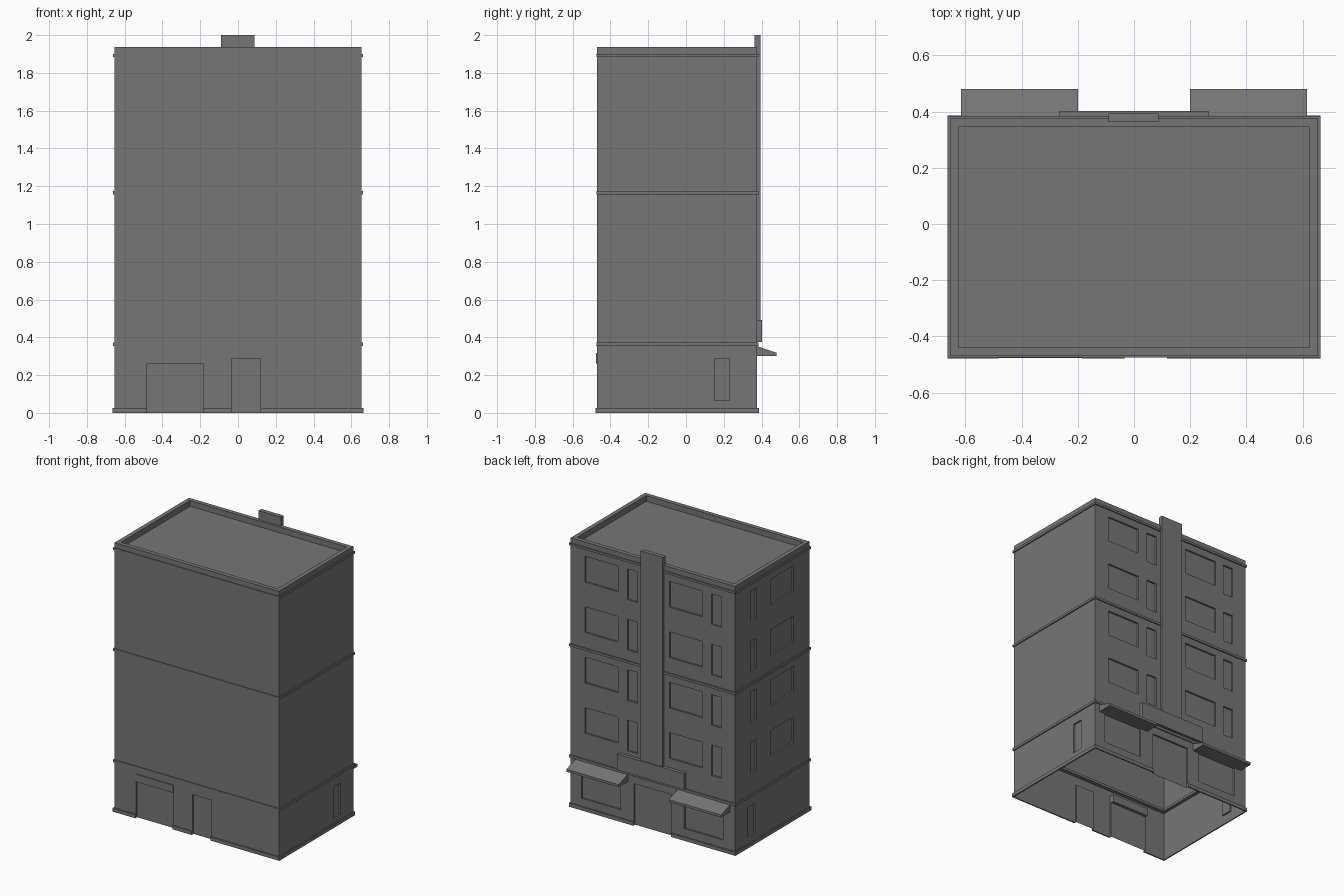
import bpy, bmesh
from mathutils import Vector

if "Cube" in bpy.data.objects:
    bpy.data.objects.remove(bpy.data.objects["Cube"])

X, YF, YB, TOP = 0.655, -0.47, 0.377, 1.936   # wall planes and parapet top

dark = bpy.data.materials.new("dark_grey")
dark.diffuse_color = (0.18, 0.18, 0.18, 1)
dark.use_nodes = True
dark.node_tree.nodes["Principled BSDF"].inputs["Base Color"].default_value = dark.diffuse_color


def finish(name, bm):
    bmesh.ops.remove_doubles(bm, verts=bm.verts, dist=1e-5)
    me = bpy.data.meshes.new(name)
    bm.to_mesh(me)
    bm.free()
    me.materials.append(dark)
    ob = bpy.data.objects.new(name, me)
    bpy.context.collection.objects.link(ob)
    return ob


def add_box(bm, x0, x1, y0, y1, z0, z1):
    vs = bmesh.ops.create_cube(bm, size=1)["verts"]
    for v in vs:
        v.co = ((x0 + x1) / 2 + v.co.x * (x1 - x0),
                (y0 + y1) / 2 + v.co.y * (y1 - y0),
                (z0 + z1) / 2 + v.co.z * (z1 - z0))


def box(name, *dims):
    bm = bmesh.new()
    add_box(bm, *dims)
    return finish(name, bm)


def wall(name, base, along, inward, span, holes, depth=0.012):
    """Single-skin wall with recessed openings (a0, a1, z0, z1) in world coordinates."""
    base, along, inward = Vector(base), Vector(along), Vector(inward)
    s = along.x + along.y
    flip = lambda a, b: tuple(sorted((a * s, b * s)))
    span = flip(*span)
    holes = [flip(h[0], h[1]) + h[2:] for h in holes]
    us = sorted(set(span) | {h[i] for h in holes for i in (0, 1)})
    zs = sorted({0, TOP} | {h[i] for h in holes for i in (2, 3)})
    bm = bmesh.new()

    def pt(u, z, d=0):
        return bm.verts.new(base + along * u + inward * d + Vector((0, 0, z)))

    for u0, u1 in zip(us, us[1:]):
        for z0, z1 in zip(zs, zs[1:]):
            cu, cz = (u0 + u1) / 2, (z0 + z1) / 2
            if not any(h[0] < cu < h[1] and h[2] < cz < h[3] for h in holes):
                bm.faces.new([pt(u0, z0), pt(u1, z0), pt(u1, z1), pt(u0, z1)])
    for u0, u1, z0, z1 in holes:
        c = [(u0, z0), (u1, z0), (u1, z1), (u0, z1)]
        bm.faces.new([pt(*p, depth) for p in c])
        for i in range(4):
            a, b = c[i], c[(i + 1) % 4]
            if a[1] == b[1] == 0:      # doorway stays open at the ground
                continue
            bm.faces.new([pt(*a), pt(*b), pt(*b, depth), pt(*a, depth)])
    return finish(name, bm)


# Openings: four upper storeys of one wide and one narrow window per bay
tops = [1.832 - 0.363 * i for i in range(4)]


def bay(wide, narrow):
    return [h for t in tops for h in (wide + (t - 0.185, t), narrow + (t - 0.22, t))]


garage, door, shop_door = (-0.483, -0.185), (-0.034, 0.118), (-0.15, 0.15)
side_slot = [(0.15, 0.23, 0.065, 0.287)]
back = bay((0.279, 0.541), (0.122, 0.201)) + bay((-0.395, -0.133), (-0.545, -0.467))
back += [shop_door + (0, 0.30), (0.26, 0.57, 0.083, 0.30), (-0.56, -0.25, 0.083, 0.30)]

# Walls
wall("front_wall", (0, YF, 0), (1, 0, 0), (0, 1, 0), (-X, X),
     [garage + (0, 0.262), door + (0, 0.287)])
wall("back_wall", (0, YB, 0), (-1, 0, 0), (0, -1, 0), (-X, X), back)
wall("right_wall", (X, 0, 0), (0, 1, 0), (-1, 0, 0), (YF, YB), side_slot)
wall("left_wall", (-X, 0, 0), (0, -1, 0), (1, 0, 0), (YF, YB),
     side_slot + bay((-0.287, -0.025), (0.135, 0.204)))

# Roof: parapet rim, inner drop and deck
bm = bmesh.new()
t, deck = 0.031, 1.895
rings = []
for i, z in ((0, TOP), (t, TOP), (t, deck)):
    rings.append([bm.verts.new(p) for p in (
        (-X + i, YF + i, z), (X - i, YF + i, z), (X - i, YB - i, z), (-X + i, YB - i, z))])
for a, b in zip(rings, rings[1:]):
    for k in range(4):
        n = (k + 1) % 4
        bm.faces.new([a[k], a[n], b[n], b[k]])
bm.faces.new(rings[-1])
finish("roof", bm)

# String courses around the building
o, w = 0.008, 0.025
for name, z0, z1 in (("lower_band", 0.355, 0.373), ("middle_band", 1.157, 1.174),
                     ("cornice_band", 1.884, 1.9)):
    bm = bmesh.new()
    loops = []
    for d, z in ((o, z0), (o, z1), (-w, z1), (-w, z0)):
        loops.append([bm.verts.new(p) for p in (
            (-X - d, YF - d + 0.003, z), (X + d, YF - d + 0.003, z),
            (X + d, YB + d, z), (-X - d, YB + d, z))])
    for i in range(4):
        a, b = loops[i], loops[(i + 1) % 4]
        for k in range(4):
            n = (k + 1) % 4
            bm.faces.new([a[k], a[n], b[n], b[k]])
    finish(name, bm)

# Plinth, interrupted at the doors
bm = bmesh.new()
e = X + 0.009
for x0, x1 in ((-e, garage[0]), (garage[1], door[0]), (door[1], e)):
    add_box(bm, x0, x1, YF - 0.009, YF, 0, 0.026)
for x0, x1 in ((-e, shop_door[0]), (shop_door[1], e)):
    add_box(bm, x0, x1, YB, YB + 0.009, 0, 0.026)
for x0, x1 in ((-e, -X), (X, e)):
    add_box(bm, x0, x1, YF, YB, 0, 0.026)
finish("plinth", bm)

# Shutter housing and sign boards
box("shutter_box", *garage, YF - 0.006, YF + 0.035, 0.262, 0.317)
box("shop_sign", -0.265, 0.265, YB - 0.01, 0.402, 0.376, 0.491)
box("tall_sign", -0.09, 0.087, 0.363, 0.394, 0.375, 2.0)

# Sloping awnings over the shop windows
for name, x0, x1 in (("awning_right", 0.2, 0.616), ("awning_left", -0.616, -0.2)):
    bm = bmesh.new()
    prof = [(YB, 0.3), (0.48, 0.3), (0.48, 0.318), (YB, 0.353)]
    f = bm.faces.new([bm.verts.new((x0, y, z)) for y, z in prof])
    r = bmesh.ops.extrude_face_region(bm, geom=[f])
    bmesh.ops.translate(bm, vec=(x1 - x0, 0, 0),
                        verts=[v for v in r["geom"] if isinstance(v, bmesh.types.BMVert)])
    bmesh.ops.recalc_face_normals(bm, faces=bm.faces)
    finish(name, bm)
